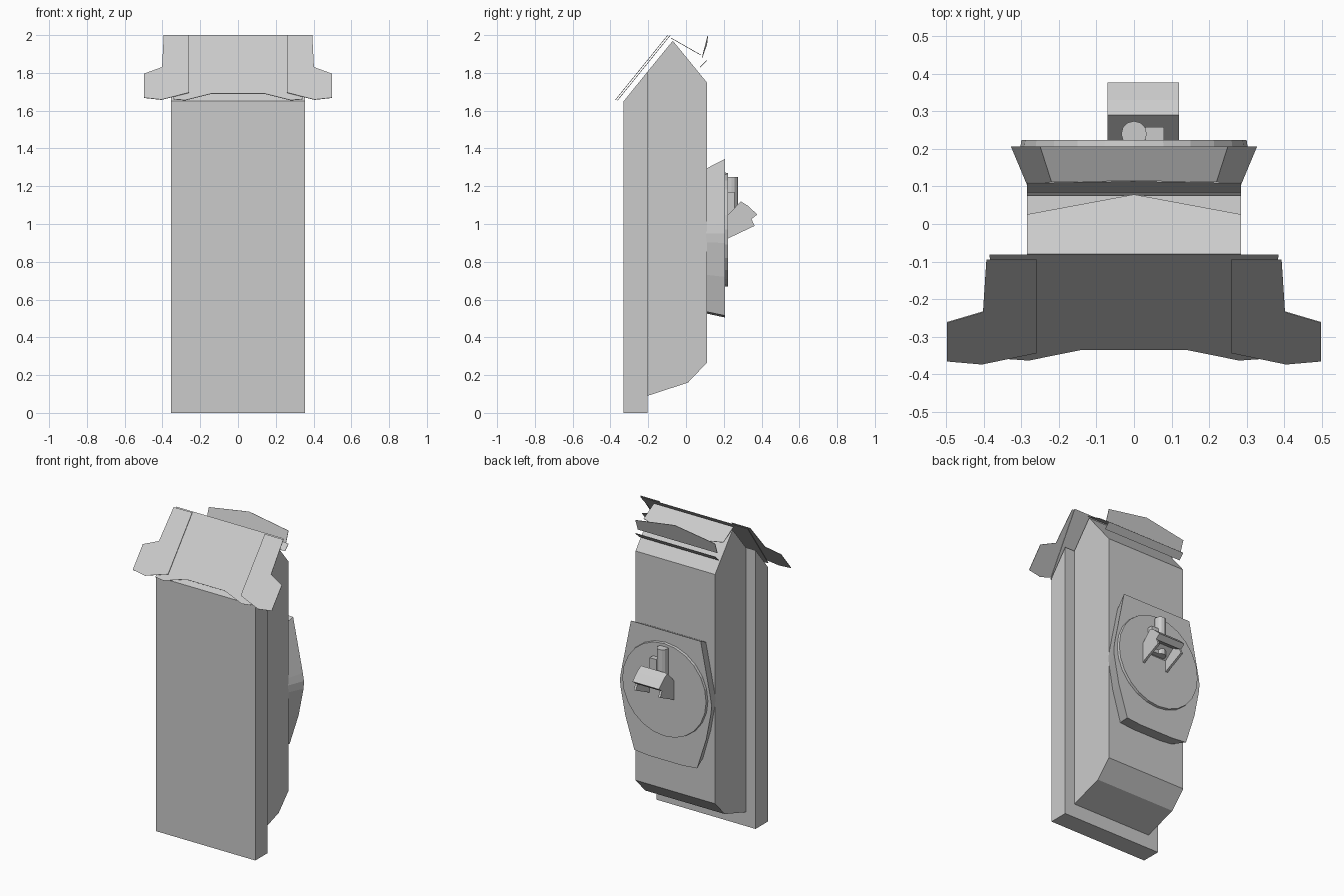
import bpy, bmesh, math

if "Cube" in bpy.data.objects:
    bpy.data.objects.remove(bpy.data.objects["Cube"])


def make(name, verts, faces):
    me = bpy.data.meshes.new(name)
    me.from_pydata(verts, [], faces)
    bm = bmesh.new()
    bm.from_mesh(me)
    bmesh.ops.recalc_face_normals(bm, faces=bm.faces)
    bm.to_mesh(me)
    bm.free()
    ob = bpy.data.objects.new(name, me)
    bpy.context.collection.objects.link(ob)
    return ob


def loft(name, a, b):
    """Closed solid between two matching outlines."""
    n = len(a)
    faces = [(i, (i + 1) % n, n + (i + 1) % n, n + i) for i in range(n)]
    return make(name, a + b, faces + [tuple(range(n)), tuple(range(n, 2 * n))])


def extrude_x(name, profile, x0, x1):
    """Extrude a (y, z) profile sideways."""
    return loft(name, [(x0, y, z) for y, z in profile], [(x1, y, z) for y, z in profile])


def sheet(name, pts):
    """Thin flat sheet, thickened just enough to be solid from both sides."""
    ob = make(name, pts, [tuple(range(len(pts)))])
    m = ob.modifiers.new("thin", 'SOLIDIFY')
    m.thickness, m.offset = 0.003, 0
    return ob


def sloped(pts, top_y):
    """Lay (x, z) points on the front roof slope."""
    return [(x, top_y - (2.0 - z) * 0.81, z) for x, z in pts]


# front slab and thick rear body
extrude_x("front_slab", [(-.33, 0), (-.205, 0), (-.205, 1.805), (-.33, 1.65)], -.355, .355)
extrude_x("rear_body", [(-.205, .09), (.01, .16), (.11, .265), (.11, 1.75),
                        (-.07, 1.97), (-.205, 1.805)], -.285, .285)

# front roof plate with an outer wing on each side
sheet("roof_plate", sloped([(-.385, 2), (.385, 2), (.34, 1.66), (.28, 1.655), (.14, 1.69),
                            (-.14, 1.69), (-.28, 1.655), (-.34, 1.66)], -.083))
for s, side in ((-1, "left"), (1, "right")):
    sheet("roof_wing_" + side, sloped([(s * x, z) for x, z in (
        (.26, 2), (.393, 2), (.402, 1.83), (.498, 1.795), (.498, 1.668),
        (.405, 1.658), (.26, 1.695))], -.096))

# rear roof flaps
W = .285
sheet("rear_roof_sheet", [(-W, -.08, 1.985), (W, -.08, 1.985), (W, .025, 1.925),
                          (0, .078, 1.895), (-W, .025, 1.925)])
sheet("rear_upright_flap", [(-W, .085, 1.88), (W, .085, 1.88), (W, .11, 1.95),
                            (0, .115, 1.995), (-W, .11, 1.95)])
sheet("rear_lower_flap", [(-W, .11, 1.865), (W, .11, 1.865), (W, .075, 1.83), (-W, .075, 1.83)])

# flared hub on the back
half = [(.25, 1.345), (.32, 1.0), (.328, .95), (.325, .9), (.29, .72), (.225, .515), (.12, .505)]
outline = half + [(-x, z) for x, z in reversed(half)]
loft("hub", [(x * .87, .105, .94 + (z - .94) * (.87 if z > .94 else .95)) for x, z in outline],
     [(x, .207, z) for x, z in outline])

# round disk on the hub
ring = [(math.cos(math.tau * i / 24), math.sin(math.tau * i / 24)) for i in range(24)]
loft("hub_disk", [(.303 * c, .2, .97 + .303 * s) for c, s in ring],
     [(.3 * c, .223, .97 + .3 * s) for c, s in ring])

# handle: upright post, small block and hood with side fins
post = [(math.cos(math.tau * i / 12) * .034, .24 + math.sin(math.tau * i / 12) * .034)
        for i in range(12)]
loft("handle_post", [(x, y, 1.0) for x, y in post], [(x, y, 1.25) for x, y in post])
extrude_x("handle_block", [(.215, 1.0), (.258, 1.0), (.258, 1.17), (.215, 1.17)], .03, .08)
extrude_x("hood_roof", [(.215, 1.04), (.29, 1.12), (.33, 1.095), (.377, 1.05),
                        (.345, 1.025), (.29, 1.05), (.215, .99)], -.07, .12)
for x in (-.07, .105):
    extrude_x("hood_fin", [(.215, .92), (.215, 1.035), (.29, 1.1), (.345, 1.03), (.363, .99)],
              x, x + .015)
